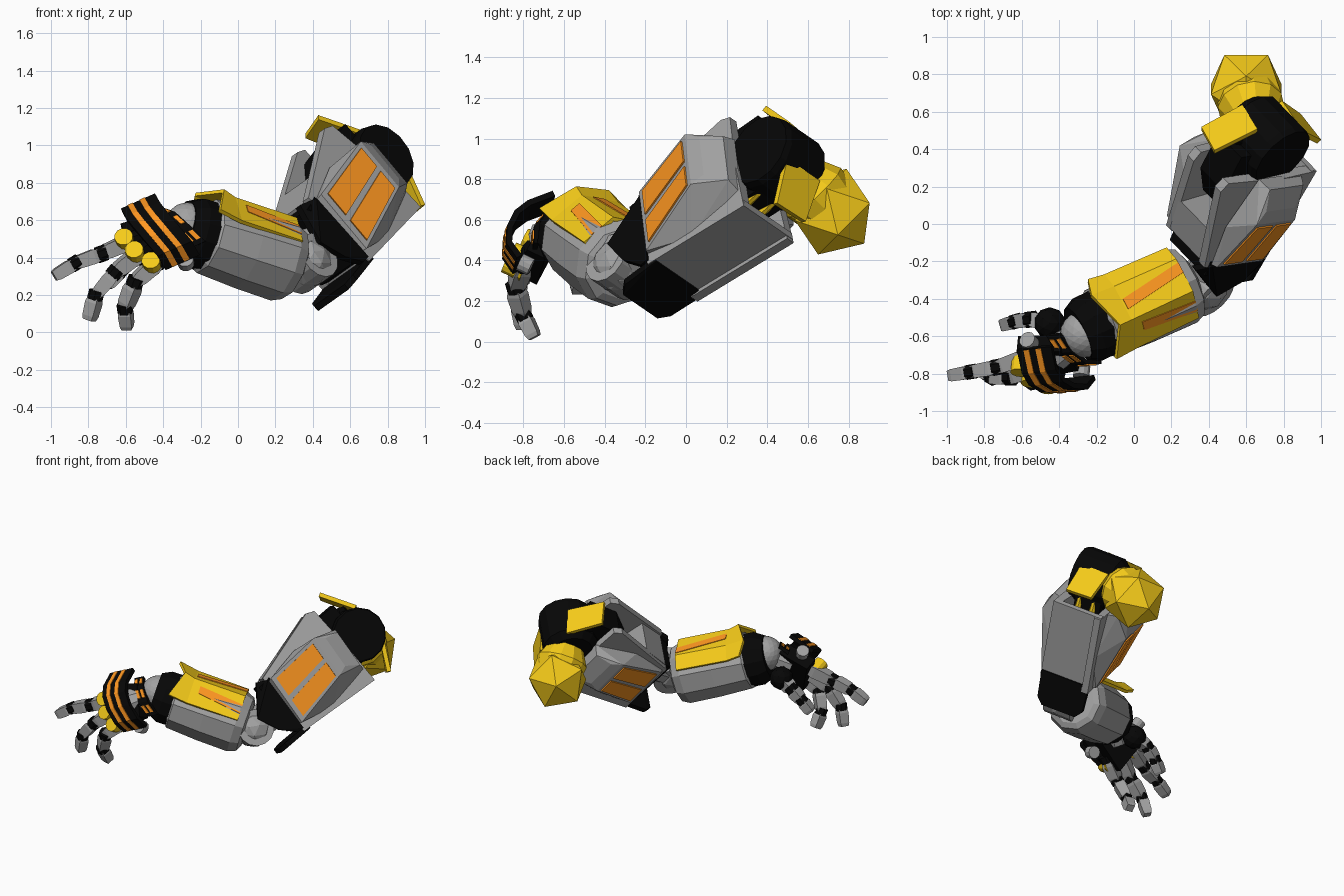
import bpy, bmesh
from math import cos, sin, pi
from mathutils import Matrix, Vector as V

if "Cube" in bpy.data.objects:
    bpy.data.objects.remove(bpy.data.objects["Cube"])


def material(name, rgb):
    m = bpy.data.materials.new(name)
    m.diffuse_color = (*rgb, 1)
    m.use_nodes = True
    m.node_tree.nodes["Principled BSDF"].inputs["Base Color"].default_value = m.diffuse_color
    return m


YELLOW = material("yellow", (0.92, 0.6, 0.01))
ORANGE = material("orange", (1.0, 0.31, 0.015))
BLACK = material("black", (0.002, 0.002, 0.002))
GREY = material("grey", (0.36, 0.36, 0.36))
I = Matrix.Identity(4)


def frame(o, x, y, z):
    m = Matrix((x, y, z)).transposed().to_4x4()
    m.translation = V(o)
    return m


def finish(name, bm, mat, M=I):
    bm.transform(M)
    bmesh.ops.recalc_face_normals(bm, faces=bm.faces)
    me = bpy.data.meshes.new(name)
    bm.to_mesh(me)
    bm.free()
    ob = bpy.data.objects.new(name, me)
    bpy.context.collection.objects.link(ob)
    me.materials.append(mat)
    return ob


def hull(name, pts, mat, M=I):
    bm = bmesh.new()
    for p in pts:
        bm.verts.new(p)
    r = bmesh.ops.convex_hull(bm, input=bm.verts)
    bmesh.ops.delete(bm, geom=list({g for g in r["geom_interior"] if isinstance(g, bmesh.types.BMVert)}), context='VERTS')
    bmesh.ops.dissolve_limit(bm, angle_limit=0.08, verts=bm.verts, edges=bm.edges)
    return finish(name, bm, mat, M)


def plate(name, quad, t, mat, M=I):
    q = [V(p) for p in quad]
    n = (q[2] - q[0]).cross(q[3] - q[1]).normalized() * t / 2
    return hull(name, [p + s * n for p in q for s in (-1, 1)], mat, M)


def prism(name, poly, x0, x1, mat, M=I):
    return hull(name, [(x, y, z) for y, z in poly for x in (x0, x1)], mat, M)


def sheet(name, rows, t, mat, M=I):
    bm = bmesh.new()
    g = [[bm.verts.new(p) for p in r] for r in rows]
    for a, b in zip(g, g[1:]):
        for i in range(len(a) - 1):
            bm.faces.new((a[i], a[i + 1], b[i + 1], b[i]))
    ob = finish(name, bm, mat, M)
    m = ob.modifiers.new("thickness", 'SOLIDIFY')
    m.thickness, m.offset = t, 0
    return ob


def lathe(name, a, b, prof, n, mat):
    """Rings (distance along a-b as fraction, radius) joined into a capped solid."""
    a, b = V(a), V(b)
    q = (b - a).to_track_quat('Z', 'Y')
    bm = bmesh.new()
    rings = [[bm.verts.new(a.lerp(b, t) + q @ V((r * cos(2 * pi * (i + .5) / n), r * sin(2 * pi * (i + .5) / n), 0)))
              for i in range(n)] for t, r in prof]
    for u, v in zip(rings, rings[1:]):
        for i in range(n):
            bm.faces.new((u[i], u[(i + 1) % n], v[(i + 1) % n], v[i]))
    bm.faces.new(rings[0])
    bm.faces.new(rings[-1])
    return finish(name, bm, mat)


def rod(name, a, b, r1, r2, n, mat):
    return lathe(name, a, b, [(0, r1), (1, r2)], n, mat)


def ball(name, M, r, sub, mat):
    bm = bmesh.new()
    bmesh.ops.create_icosphere(bm, subdivisions=sub, radius=r)
    return finish(name, bm, mat, M if isinstance(M, Matrix) else Matrix.Translation(M))


# Upper arm frame: x = outer side, y = towards shoulder, z = top
U = frame((.68, .45, .9), (.624, -.644, .443), (.446, .764, .466), (-.638, -.093, .764))

# Sleeve: floor, two prongs leaning inwards, elbow end web
wall = [(-.74, .12), (-.72, -.35), (-.1, -.35), (-.12, -.1), (-.16, .29), (-.22, .31), (-.31, .26)]
prism("sleeve_floor", [(-.68, -.35), (-.1, -.35), (-.1, -.31), (-.68, -.31)], -.185, .185, GREY, U)
prism("sleeve_web", [(-.73, .11), (-.71, -.33), (-.45, -.33), (-.52, .18)], -.15, .15, GREY, U)
for s, side in ((1, "outer"), (-1, "inner")):
    lean = .2 if s > 0 else 0.05
    hull("sleeve_wall_" + side, [(s * (x - lean * max(z, 0)), y, z - .02 * (s < 0)) for y, z in wall for x in (.14, .19)], GREY, U)
    # Raised side pad with a sloping face
    base = [(s * .17, y, z) for y, z in ((-.72, -.28), (-.72, .08), (-.12, -.25), (-.12, .1), (-.45, -.33), (-.45, .15))]
    low, high = [(s * .215, -.7, z) for z in (-.29, .09)], [(s * .33, -.3, z) for z in (-.17, .15)]
    cap = [(s * .31, -.23, z) for z in (-.14, .1)] + [(s * .25, -.13, z) for z in (-.2, .08)]
    hull("side_pad_" + side, base + low + high + cap, GREY, U)
    for k, (c, d) in enumerate(((.06, .43), (.53, .93))):
        def at(t, v):
            a, b = V(low[0]).lerp(V(low[1]), v), V(high[0]).lerp(V(high[1]), v)
            return a.lerp(b, t) + V((s * .003, 0, 0))
        plate(f"pad_stripe_{side}_{k}", [at(.08, c), at(.08, d), at(.93, d), at(.93, c)], .012, ORANGE, U)
    rod("shoulder_piston_" + side, U @ V((s * .055, -.35, -.25)), U @ V((s * .055, .02, -.15)), .025, .025, 8, YELLOW)

# Black elbow guards
hull("elbow_guard_lower", [(s * x, y, z + d) for s in (-1, 1) for x, y, z in ((.185, -.67, -.345), (.175, -.88, -.36),
     (.13, -.93, -.37)) for d in (-.015, .02)], BLACK, U)
hull("elbow_guard_outer", [(x + d, y, z) for x, y, z in ((.19, -.71, -.33), (.18, -.72, .09), (.12, -.79, .12),
     (.19, -.94, -.09), (.19, -.86, -.24), (.18, -.76, -.33)) for d in (-.03, .01)], BLACK, U)
hull("elbow_guard_core", [(x, y, z) for x in (-.13, .17) for y, z in ((-.7, -.32), (-.7, .1), (-.8, .08), (-.78, -.3))], BLACK, U)

# Shoulder joint
lathe("shoulder_drum", U @ V((-.18, 0, -.03)), U @ V((.155, 0, -.03)), [(0, .15), (.15, .195), (.9, .195), (1, .185)], 14, BLACK)
prism("shoulder_block", [(-.43, -.22), (-.43, .08), (-.26, .22), (-.02, .24), (0, -.2)], -.11, .09, BLACK, U)
ball("shoulder_ball", frame((.6, .72, .64), (0, .707, .707), (-1, 0, 0), (0, -.707, .707)), .222, 1, YELLOW)
lathe("shoulder_collar", (.61, .7, .66), (.64, .56, .81), [(0, .16), (.5, .18), (1, .13)], 12, YELLOW)
plate("shoulder_plate_top", [(.43, .385, 1.15), (.36, .51, 1.05), (.58, .63, .96), (.66, .5, 1.07)], .03, YELLOW)
plate("shoulder_plate_rear", [(.99, .44, .68), (.89, .49, .9), (.78, .65, .79), (.88, .58, .59)], .03, YELLOW)
rod("shoulder_plate_mount", (.515, .48, 1.02), (.6, .45, .9), .06, .09, 8, BLACK)

# Forearm frame: x = towards wrist, y = back side, z = top
F = frame((.37, -.33, .37), (-.877, -.41, .249), (-.423, .906, 0), (.225, .105, .969))
E = V((.37, -.33, .37))
ax = V((.624, -.644, .443))
rod("elbow_pin", E - ax * .11, E + ax * .1, .13, .13, 14, GREY)
ball("elbow_ball", E, .135, 2, GREY)
rod("elbow_link", E, U @ V((.03, -.68, -.1)), .11, .12, 10, GREY)
f0, f1 = F @ V((0, .05, -.02)), F @ V((1, .05, .01))
lathe("forearm", f0, f1, [(.05, .16), (.07, .2), (.13, .225), (.36, .22), (.59, .205), (.62, .17)], 10, GREY)
lathe("wrist_cuff", f0, f1, [(.5, .17), (.58, .19), (.67, .19), (.74, .155)], 12, BLACK)
ball("wrist_ball", (-.27, -.59, .57), .125, 3, GREY)


def section(f, k, up, bow=0):
    return [V((f + b * bow, h * k, g + up)) for h, g, b in ((.28, .12, 0), (.2, .2, 1), (0, .235, -.6), (-.15, .11, 1))]


# Yellow forearm cover with orange stripes lying on its facets
rows = [section(.12, .93, -.025), section(.5, .97, -.01), section(.6, 1.02, .015, .04)]
sheet("forearm_cover", rows, .022, YELLOW, F)
for name, i, (a0, a1), (b0, b1), end in (("top", 1, (.1, .42), (.4, .72), .97), ("front", 2, (.35, .72), (.2, .5), .85)):
    p, q = rows[0], [a.lerp(b, end) for a, b in zip(rows[0], rows[1])]
    sheet("cover_stripe_" + name, [[p[i].lerp(p[i + 1], a0), p[i].lerp(p[i + 1], a1)],
                                   [q[i].lerp(q[i + 1], b0), q[i].lerp(q[i + 1], b1)]], .03, ORANGE, F)

# Hand: palm, wrist link and curved back plate
W = V((.9, .1, .4)).normalized()
N = V((.09, .9, -.43)).normalized()
K = W.cross(N).normalized()
H = frame((-.45, -.7, .48), W, N, K)
hull("palm", [(x, y, z * (1 - .25 * (x > 0))) for x in (-.12, .12) for y in (-.05, .05) for z in (-.16, .16)], BLACK, H)
rod("wrist_link", (-.27, -.59, .57), (-.42, -.69, .5), .08, .1, 10, GREY)
arc = [V(p) for p in ((-.53, -.66, .69), (-.505, -.78, .645), (-.47, -.84, .6), (-.41, -.875, .53), (-.34, -.88, .45), (-.3, -.83, .38))]
sheet("hand_plate", [[p - W * .1, p + W * .1] for p in arc], .03, BLACK)
for k, off in enumerate((-.045, .025)):
    out = [p - N * .005 + W * off for p in arc]
    sheet(f"hand_stripe_{k}", [[p - W * .016, p + W * .016] for p in out], .032, ORANGE)
band = [V(p) for p in ((-.43, -.59, .64), (-.37, -.68, .62), (-.29, -.74, .55), (-.21, -.74, .47))]
sheet("wrist_band", [[p - W * .04, p + W * .04] for p in band], .025, BLACK)
for k, (a, b) in enumerate(zip(band, band[1:])):
    for j in (-1, 1):
        c, d = a.lerp(b, .2) - N * .004 + W * j * .02, a.lerp(b, .75) - N * .004 + W * j * .02
        plate(f"band_light_{k}_{j}", [c - W * .012, c + W * .012, d + W * .012, d - W * .012], .03, ORANGE)
for k, (p, d) in enumerate((((-.56, -.63, .64), K * .03), ((-.28, -.79, .38), N * .03))):
    rod(f"hand_disc_{k}", V(p) - d, V(p) + d, .045, .045, 12, GREY)

# Fingers: tapered segments with black joints, yellow knuckles
fingers = {
    "index": [(-.55, -.7, .5), (-.73, -.765, .42), (-.87, -.79, .37), (-.985, -.81, .3)],
    "middle": [(-.5, -.76, .445), (-.66, -.82, .32), (-.76, -.82, .2), (-.795, -.8, .065)],
    "ring": [(-.42, -.8, .385), (-.55, -.84, .27), (-.605, -.8, .13), (-.59, -.745, .02)],
    "thumb": [(-.46, -.53, .44), (-.55, -.51, .4), (-.63, -.52, .33), (-.7, -.54, .25)],
}
for name, path in fingers.items():
    path = [V(p) for p in path]
    for i, (a, b) in enumerate(zip(path, path[1:])):
        r = .06 - .005 * i
        lathe(f"{name}_segment_{i}", a.lerp(b, .12), a.lerp(b, .99), [(0, r * .85), (.2, r), (.8, r * .92), (1, r * .75)], 4, GREY)
        d = (b - a).normalized() * .025
        rod(f"{name}_joint_{i}", a - d, a + d, r * .85, r * .85, 8, BLACK)
    if name != "thumb":
        c = path[0].lerp(path[1], .3) - N * .035
        rod(f"{name}_knuckle", c - N * .05, c + N * .05, .05, .05, 12, YELLOW)
ball("thumb_base", (-.45, -.53, .45), .085, 2, BLACK)
